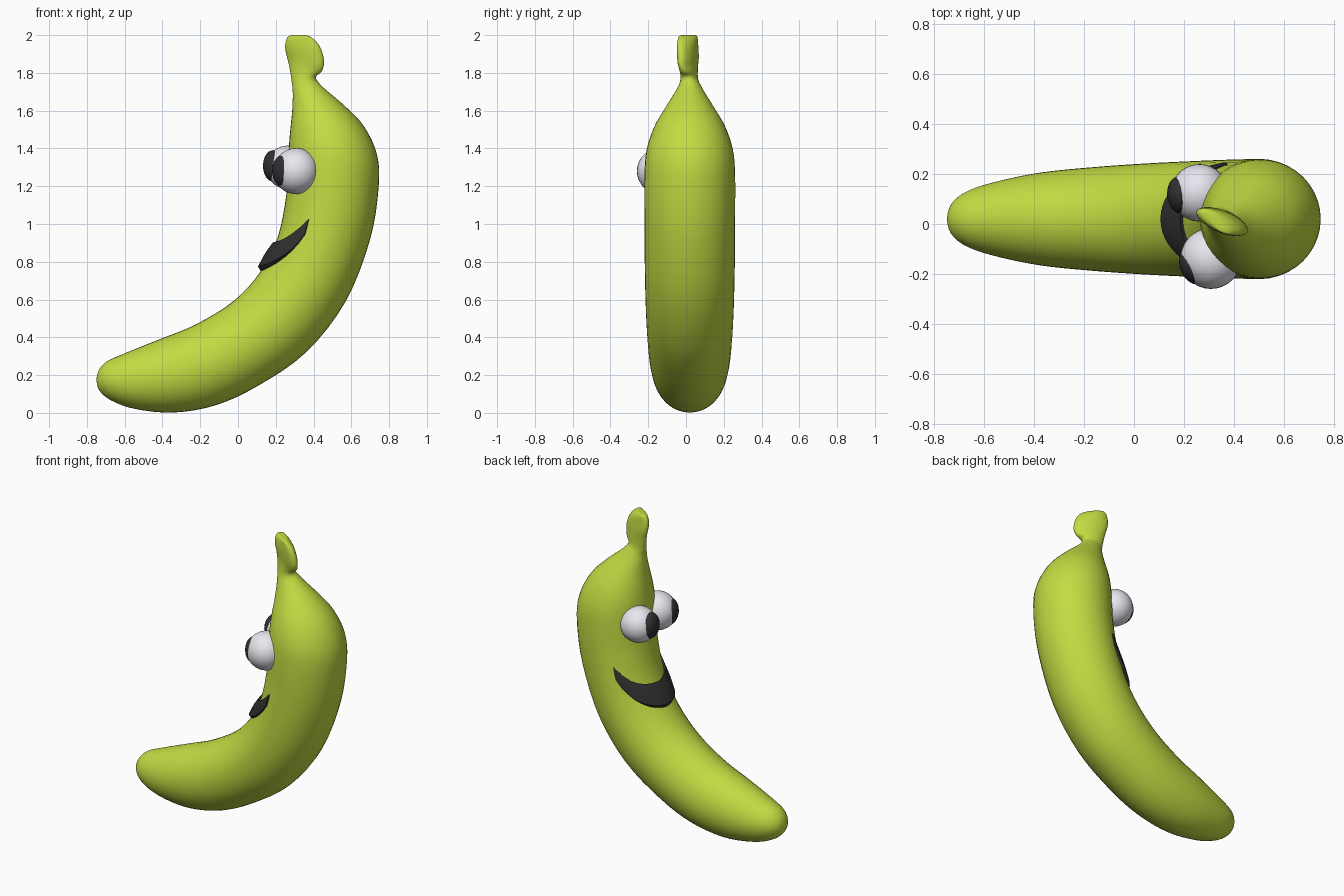
import bpy, bmesh, math
from mathutils import Vector

if "Cube" in bpy.data.objects:
    bpy.data.objects.remove(bpy.data.objects["Cube"])

def material(name, rgb):
    m = bpy.data.materials.new(name)
    m.diffuse_color = (*rgb, 1)
    m.use_nodes = True
    m.node_tree.nodes["Principled BSDF"].inputs["Base Color"].default_value = m.diffuse_color
    return m

GREEN = material("peel_green", (0.54, 0.71, 0.055))
DARK = material("dark", (0.03, 0.03, 0.03))
WHITE = material("eye_white", (0.80, 0.80, 0.86))

# Body stations: inner x, z, outer x, z, half thickness in y
ST = [
    (-.75, .18, -.75, .175, 0), (-.735, .23, -.735, .12, .055),
    (-.69, .275, -.67, .065, .105), (-.60, .315, -.54, .02, .145),
    (-.42, .388, -.34, .002, .185), (-.22, .47, -.12, .04, .207),
    (-.02, .595, .10, .14, .222), (.12, .75, .36, .32, .232),
    (.21, .93, .57, .59, .238), (.255, 1.15, .70, .92, .24),
    (.265, 1.32, .745, 1.2, .24), (.27, 1.42, .735, 1.37, .228),
    (.278, 1.51, .665, 1.52, .188), (.287, 1.60, .56, 1.63, .13),
    (.290, 1.69, .455, 1.72, .074), (.285, 1.75, .412, 1.775, .047),
    (.27, 1.84, .445, 1.81, .042), (.25, 1.93, .455, 1.87, .045),
    (.26, 1.985, .43, 1.945, .042), (.285, 2.0, .38, 1.993, .03),
    (.325, 2.0, .33, 2.0, 0)]

def station(s):
    """Catmull-Rom interpolation along the body."""
    i = min(int(s), len(ST) - 2)
    t = s - i
    a, b, c, d = (ST[max(0, min(len(ST) - 1, i + k))] for k in (-1, 0, 1, 2))
    return [.5 * (2 * q + (r - p) * t + (2 * p - 5 * q + 4 * r - u) * t * t
                  + (3 * q - p - 3 * r + u) * t ** 3)
            for p, q, r, u in zip(a, b, c, d)]

def surface(s, angle, offset=0.0):
    """Point on the body; angle 0 is the inside of the curve."""
    ix, iz, ox, oz, h = station(s)
    mid = Vector(((ix + ox) / 2, .02, (iz + oz) / 2))
    arm = Vector(((ix - ox) / 2, 0, (iz - oz) / 2))
    arm.y = .035 * max(0, min(1, (s - 14.5) / 2)) * (1 if s < 19 else 20 - s)
    if s > 14.5:
        mid.y -= .012 * min(1, (s - 14.5) / 3)
    v = arm * math.cos(angle) + Vector((0, max(h, 0), 0)) * math.sin(angle)
    return mid + v + v.normalized() * offset

def finish(bm, name, mat, angle):
    bmesh.ops.remove_doubles(bm, verts=bm.verts, dist=1e-5)
    bmesh.ops.recalc_face_normals(bm, faces=bm.faces)
    me = bpy.data.meshes.new(name)
    bm.to_mesh(me)
    bm.free()
    ob = bpy.data.objects.new(name, me)
    bpy.context.collection.objects.link(ob)
    me.materials.append(mat)
    bpy.ops.object.select_all(action='DESELECT')
    ob.select_set(True)
    bpy.context.view_layer.objects.active = ob
    bpy.ops.object.shade_smooth_by_angle(angle=math.radians(angle))
    return ob

def loft(rings, name, mat, angle):
    """Skin closed rings of points and cap both ends."""
    bm = bmesh.new()
    vs = [[bm.verts.new(p) for p in r] for r in rings]
    n = len(vs[0])
    for a, b in zip(vs, vs[1:]):
        for j in range(n):
            k = (j + 1) % n
            bm.faces.new((a[j], a[k], b[k], b[j]))
    bm.faces.new(vs[0])
    bm.faces.new(vs[-1])
    return finish(bm, name, mat, angle)

# Banana body with its folded stem
SIDES, SUB = 40, 4
loft([[surface(i / SUB, math.tau * j / SIDES) for j in range(SIDES)]
      for i in range((len(ST) - 1) * SUB + 1)], "banana_body", GREEN, 60)

# Smile: crescent wrapped around the inner side
smile = []
for i in range(25):
    t = i / 12 - 1
    ang = t * math.radians(66)
    lo, hi = 7.0 + 1.45 * t * t, 7.8 + .97 * t * t
    out = .008 + .024 * (1 - t * t)
    cols = [lo + (hi - lo) * k / 4 for k in range(5)]
    bulge = (.9, 1, 1, .8, .5)
    smile.append([surface(s, ang, out * b) for s, b in zip(cols, bulge)]
                 + [surface(s, ang, -.02) for s in reversed(cols)])
loft(smile, "mouth", DARK, 35)

# Eyes: white balls with dark flattened pupils
def ball(name, loc, scale, mat, facing=None):
    bm = bmesh.new()
    bmesh.ops.create_uvsphere(bm, u_segments=32, v_segments=18, radius=1)
    ob = finish(bm, name, mat, 60)
    ob.location, ob.scale = loc, scale
    if facing:
        ob.rotation_euler.z = math.atan2(facing.y, facing.x)

for name, eye, r, look in (
        ("front", Vector((.308, -.138, 1.28)), .122, Vector((-.9, -.42, .02))),
        ("back", Vector((.262, .125, 1.30)), .115, Vector((-.97, -.12, .1)))):
    ball(name + "_eye", eye, (r, r, r), WHITE)
    ball(name + "_pupil", eye + look.normalized() * .078, (.052, .075, .083), DARK, look)
